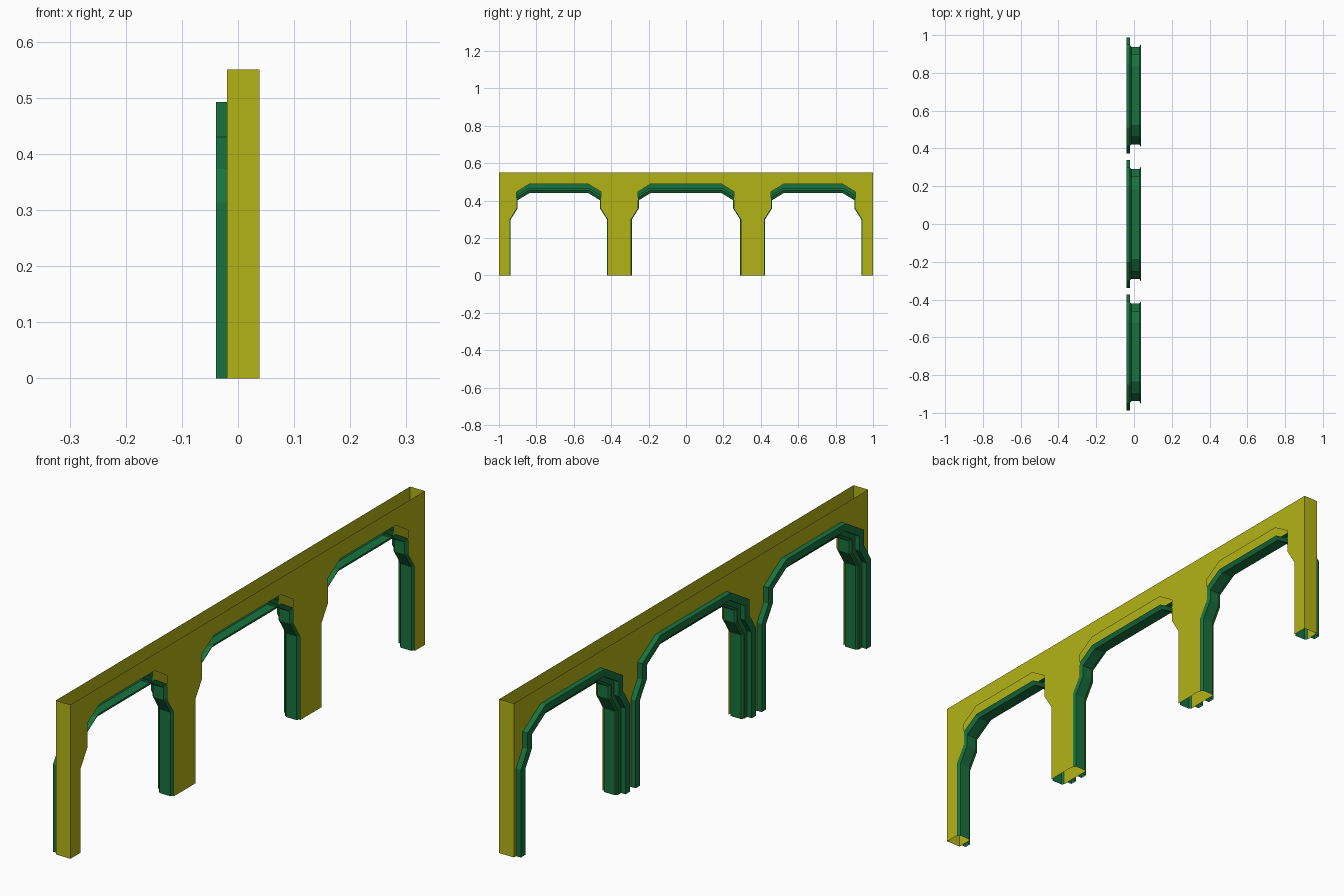
import bpy
import bmesh
from mathutils import Vector

cube = bpy.data.objects.get("Cube")
if cube:
    bpy.data.objects.remove(cube, do_unlink=True)

WALL_FRONT, WALL_BACK = 0.038, -0.02
WALL_TOP = 0.55
ARCHES = {"right_arch": (-0.68, 0.263), "middle_arch": (0, 0.295), "left_arch": (0.68, 0.263)}


def make_material(name, colour):
    mat = bpy.data.materials.new(name)
    mat.use_nodes = True
    mat.diffuse_color = (*colour, 1)
    mat.node_tree.nodes["Principled BSDF"].inputs["Base Color"].default_value = (*colour, 1)
    return mat


yellow = make_material("mustard_yellow", (0.45, 0.45, 0.008))
green = make_material("dark_green", (0.009, 0.17, 0.05))


def finish(name, bm, mat):
    mesh = bpy.data.meshes.new(name)
    bm.to_mesh(mesh)
    bm.free()
    mesh.materials.append(mat)
    obj = bpy.data.objects.new(name, mesh)
    bpy.context.collection.objects.link(obj)
    return obj


def arch_path(centre, half, hip, crown):
    """Stepped arch outline in (y, z), from the -y foot to the +y foot."""
    side = [(half, 0), (half, 0.30), (half - 0.038, 0.36),
            (half - 0.038, hip), (half - 0.107, crown)]
    return ([Vector((centre - w, z)) for w, z in side]
            + [Vector((centre + w, z)) for w, z in reversed(side)])


def offset_path(path, distance):
    """Move the path away from the opening, with mitred corners."""
    normals = []
    for a, b in zip(path, path[1:]):
        d = (b - a).normalized()
        normals.append(Vector((-d.y, d.x)))
    result = []
    for i, p in enumerate(path):
        n0 = normals[max(i - 1, 0)]
        n1 = normals[min(i, len(normals) - 1)]
        result.append(p + (n0 + n1) * distance / (1 + n0.dot(n1)))
    return result


# Hollow wall: two pierced sheets joined by end strips, open above and below
lower_edge = [Vector((-1, 0))]
for centre, half in ARCHES.values():
    lower_edge += arch_path(centre, half, 0.447, 0.49)
lower_edge.append(Vector((1, 0)))

bm = bmesh.new()


def add_quad(*corners):
    bm.faces.new([bm.verts.new(c) for c in corners])


for a, b in zip(lower_edge, lower_edge[1:]):
    if b.x - a.x > 0.001:
        for x in (WALL_FRONT, WALL_BACK):
            quad = [(x, a.x, a.y), (x, b.x, b.y), (x, b.x, WALL_TOP), (x, a.x, WALL_TOP)]
            add_quad(*(quad if x == WALL_FRONT else quad[::-1]))
for y in (-1, 1):
    near, far = (WALL_BACK, WALL_FRONT) if y < 0 else (WALL_FRONT, WALL_BACK)
    add_quad((near, y, 0), (far, y, 0), (far, y, WALL_TOP), (near, y, WALL_TOP))
bmesh.ops.remove_doubles(bm, verts=bm.verts, dist=0.0001)
finish("wall", bm, yellow)

# Arch trim: moulding section (x, distance out from the opening) swept along each arch
SECTION = [(0.037, 0.010), (0.028, -0.005), (-0.014, -0.005), (-0.021, 0.004),
           (-0.021, 0.020), (-0.039, 0.020), (-0.039, 0.045), (WALL_BACK, 0.045)]

for name, (centre, half) in ARCHES.items():
    path = arch_path(centre, half, 0.405, 0.447)
    bm = bmesh.new()
    rows = [[bm.verts.new((x, p.x, p.y)) for p in offset_path(path, out)]
            for x, out in SECTION]
    for r0, r1 in zip(rows, rows[1:]):
        for i in range(len(path) - 1):
            bm.faces.new((r0[i], r0[i + 1], r1[i + 1], r1[i]))
    finish(name + "_trim", bm, green)
